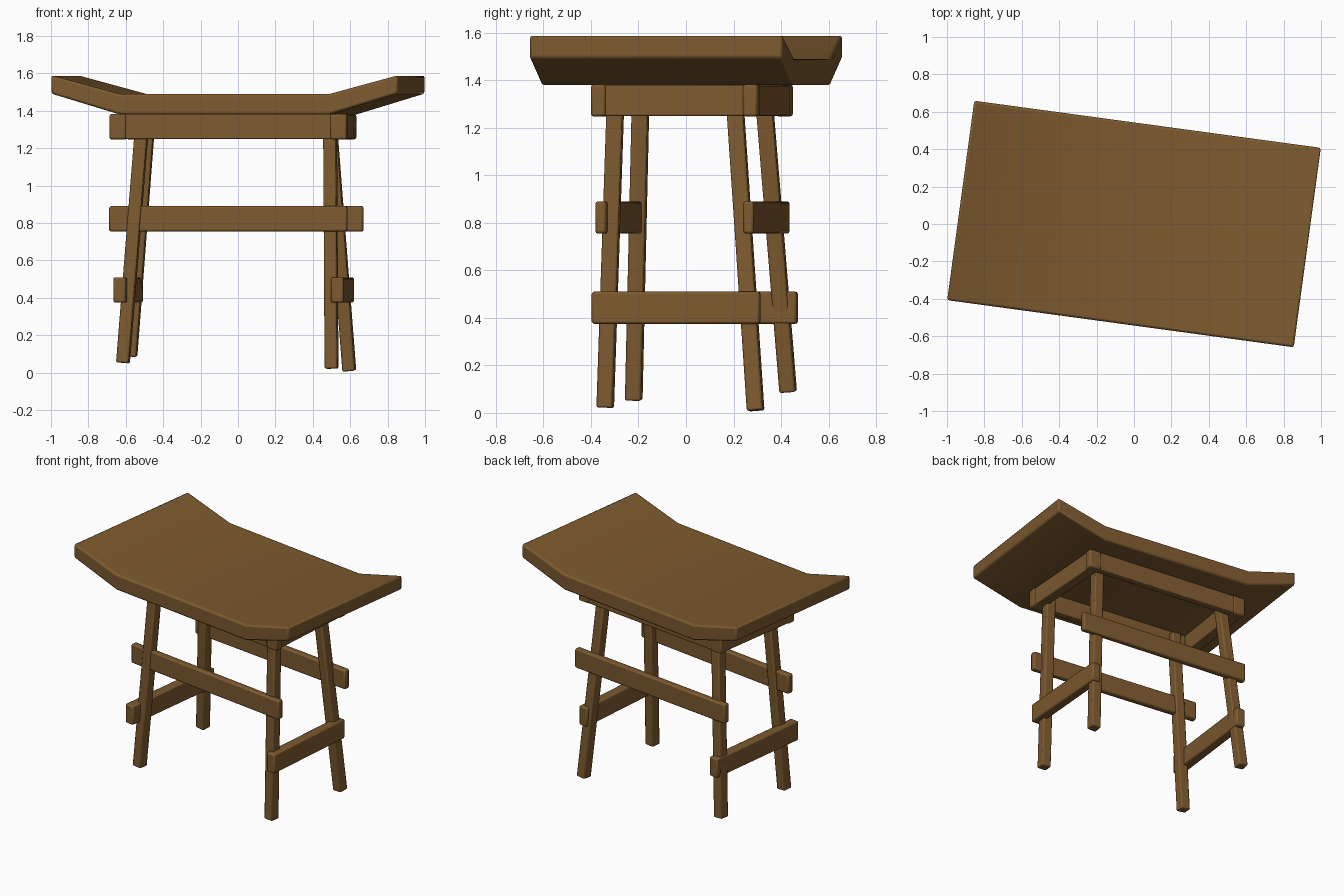
import bpy, bmesh, math
from mathutils import Vector, Matrix

if "Cube" in bpy.data.objects:
    bpy.data.objects.remove(bpy.data.objects["Cube"])

TURN = math.radians(-7.74)      # the whole stool stands slightly turned
wood = bpy.data.materials.new("brown_wood")
wood.diffuse_color = (0.205, 0.102, 0.028, 1)
wood.use_nodes = True
wood.node_tree.nodes["Principled BSDF"].inputs["Base Color"].default_value = wood.diffuse_color


def finish(name, bm, bevel):
    bmesh.ops.recalc_face_normals(bm, faces=bm.faces)
    mesh = bpy.data.meshes.new(name)
    bm.to_mesh(mesh)
    bm.free()
    ob = bpy.data.objects.new(name, mesh)
    bpy.context.collection.objects.link(ob)
    mesh.materials.append(wood)
    mod = ob.modifiers.new("soft_edges", 'BEVEL')
    mod.width, mod.segments = bevel, 2
    mod.limit_method, mod.angle_limit = 'ANGLE', math.radians(30)
    bpy.ops.object.select_all(action='DESELECT')
    ob.select_set(True)
    bpy.context.view_layer.objects.active = ob
    bpy.ops.object.shade_smooth_by_angle()
    return ob


def box(name, size, matrix, bevel=0.008):
    bm = bmesh.new()
    bmesh.ops.create_cube(bm, size=1, matrix=matrix @ Matrix.Diagonal((*size, 1)))
    return finish(name, bm, bevel)


def bar(name, a, b, z0, z1, thick, bevel=0.01):
    """Horizontal plank between two plan points."""
    a, b = Vector(a), Vector(b)
    d, m = b - a, (a + b) / 2
    mat = Matrix.Translation((m.x, m.y, (z0 + z1) / 2)) @ Matrix.Rotation(math.atan2(d.y, d.x), 4, 'Z')
    return box(name, (d.length, thick, z1 - z0), mat, bevel)


def leg(name, foot, top, thick=0.068):
    """Square post leaning from foot to top."""
    foot, top = Vector(foot), Vector(top)
    d = top - foot
    z = d.normalized()
    x = Vector((math.cos(TURN), math.sin(TURN), 0))
    x = (x - z * x.dot(z)).normalized()
    rot = Matrix((x, z.cross(x), z)).transposed().to_4x4()
    return box(name, (thick, thick, d.length), Matrix.Translation((foot + top) / 2) @ rot)


# Seat: flat middle with upswept ends, extruded front to back
half = [(0.565, 1.49), (0.935, 1.59), (0.935, 1.492), (0.565, 1.38)]
profile = half + [(-x, z) for x, z in reversed(half)]
bm = bmesh.new()
face = bm.faces.new([bm.verts.new((x, -0.538, z)) for x, z in profile])
ext = bmesh.ops.extrude_face_region(bm, geom=[face])
bmesh.ops.translate(bm, vec=(0, 1.076, 0), verts=[v for v in ext["geom"] if isinstance(v, bmesh.types.BMVert)])
bmesh.ops.rotate(bm, cent=(0, 0, 0), matrix=Matrix.Rotation(TURN, 3, 'Z'), verts=bm.verts)
finish("seat", bm, 0.012)

# Apron frame under the seat: corner blocks and four rails
corners = {"front_left": (-0.64, -0.205), "front_right": (0.54, -0.364),
           "back_right": (0.585, 0.275), "back_left": (-0.55, 0.414)}
for n, (x, y) in corners.items():
    mat = Matrix.Translation((x, y, 1.315)) @ Matrix.Rotation(TURN, 4, 'Z')
    box(n + "_corner_block", (0.09, 0.062, 0.134), mat, 0.01)
names = list(corners)
for i, side in enumerate(("front", "right", "back", "left")):
    bar(side + "_apron_rail", corners[names[i]], corners[names[(i + 1) % 4]],
        1.25, 1.381, 0.052 if i % 2 == 0 else 0.075, 0.006)

# Splayed legs
leg("front_left_leg", (-0.615, -0.22, 0.053), (-0.51, -0.19, 1.36))
leg("front_right_leg", (0.50, -0.34, 0.022), (0.492, -0.295, 1.36))
leg("back_right_leg", (0.595, 0.293, 0.01), (0.49, 0.202, 1.36))
leg("back_left_leg", (-0.575, 0.43, 0.088), (-0.478, 0.325, 1.36))

# Long stretchers, front and back
bar("front_stretcher", (-0.687, -0.187), (0.585, -0.36), 0.755, 0.89, 0.045)
bar("back_stretcher", (-0.61, 0.415), (0.67, 0.262), 0.755, 0.89, 0.045)

# Short low stretchers, left and right
bar("right_stretcher", (0.53, -0.395), (0.588, 0.312), 0.375, 0.51, 0.066)
bar("left_stretcher", (-0.635, -0.31), (-0.54, 0.468), 0.375, 0.51, 0.066)
